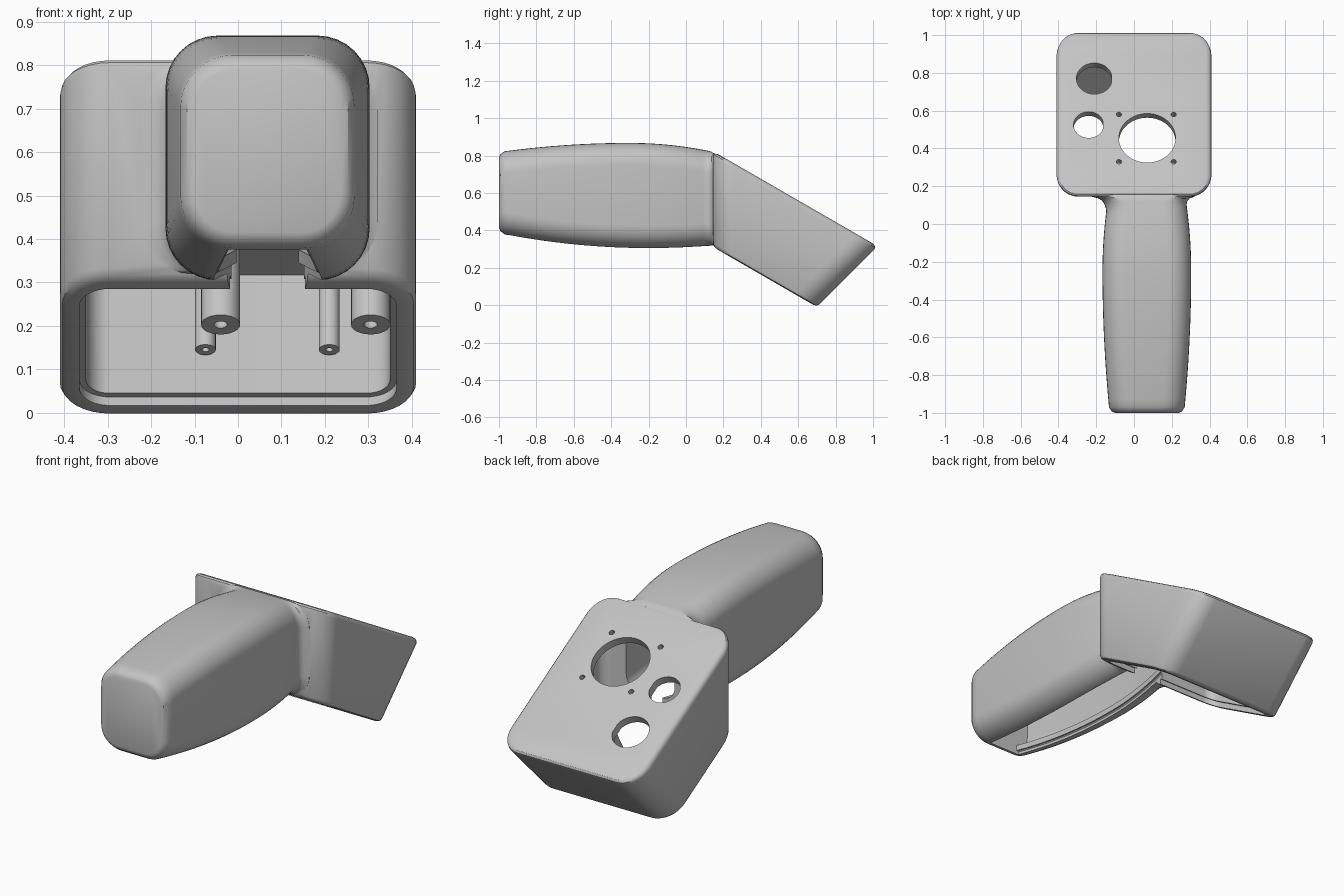
import bpy, bmesh
from math import sin, cos, pi, sqrt
from mathutils import Vector

cube = bpy.data.objects.get("Cube")
if cube:
    bpy.data.objects.remove(cube)

grey = bpy.data.materials.new("plain grey")
grey.use_nodes = True
GREY = (0.55, 0.55, 0.55, 1)
grey.diffuse_color = GREY
grey.node_tree.nodes["Principled BSDF"].inputs["Base Color"].default_value = GREY

SLOPE = 0.577                          # tilt of the head
NORMAL = Vector((0, 0.5, 0.866))       # outward direction of the head panel
HEAD_FRONT = 0.145
HANDLE_X = 0.068


def loft(name, rings):
    """Skin a list of equal-length point rings and cap both ends."""
    bm = bmesh.new()
    rows = [[bm.verts.new(p) for p in ring] for ring in rings]
    for a, b in zip(rows, rows[1:]):
        for i in range(len(a)):
            j = (i + 1) % len(a)
            bm.faces.new((a[i], a[j], b[j], b[i]))
    bm.faces.new(rows[0])
    bm.faces.new(rows[-1])
    bmesh.ops.recalc_face_normals(bm, faces=bm.faces)
    mesh = bpy.data.meshes.new(name)
    bm.to_mesh(mesh)
    bm.free()
    mesh.materials.append(grey)
    obj = bpy.data.objects.new(name, mesh)
    bpy.context.collection.objects.link(obj)
    return obj


def rounded_rect(u0, u1, v0, v1, r, n=8):
    pts = []
    corners = ((u1 - r, v1 - r), (u0 + r, v1 - r), (u0 + r, v0 + r), (u1 - r, v0 + r))
    for k, (u, v) in enumerate(corners):
        for i in range(n + 1):
            a = (k + i / n) * pi / 2
            pts.append((u + r * cos(a), v + r * sin(a)))
    return pts


def panel_z(y, t=1.0):
    """Height of the tilted head layer: t=0 is the open rim, t=1 the panel."""
    return 0.395 + 0.512 * t - SLOPE * y


def head_ring(inset, t):
    back = 0.70 + 0.325 * t
    pts = rounded_rect(-0.41 + inset, 0.41 - inset, HEAD_FRONT + inset,
                       back - inset, max(0.115 - inset, 0.05))
    return [(x, y, panel_z(y, t)) for x, y in pts]


def handle_size(y):
    """Half width, bottom and top of the swelling grip."""
    half = 0.235 - (0.067 if y < -0.25 else 0.2) * (y + 0.25) ** 2
    low = 0.305 + 0.125 * (y + 0.2) ** 2
    high = 0.868 - (0.1 if y < -0.3 else 0.24) * (y + 0.3) ** 2
    return half, low, min(high, panel_z(y) - 0.008)


def flare(y, r):
    """Concave fillet where the grip meets the head."""
    d = min(max(y - (HEAD_FRONT - r), 0), r)
    return r - sqrt(r * r - d * d)


def handle_ring(y, inset=0.0, fillet=True):
    half, low, high = handle_size(y)
    left = flare(y, 0.05) if fillet else 0
    right = flare(y, 0.09) if fillet else 0
    pts = rounded_rect(HANDLE_X - half - right + inset, HANDLE_X + half + left - inset,
                       low + inset, high - inset, max(0.12 - inset, 0.06))
    return [(x, y, z) for x, z in pts]


def slot_ring(y, margin, depth):
    half, low, _ = handle_size(y)
    half -= margin
    pts = rounded_rect(HANDLE_X - half, HANDLE_X + half, low - 0.15, low + depth, 0.005, 1)
    return [(x, y, z) for x, z in pts]


def circle_ring(center, r, n, x_max=9.0):
    side = Vector((0, 0.866, -0.5))
    pts = [center + Vector((r * cos(2 * pi * i / n), 0, 0)) + side * r * sin(2 * pi * i / n)
           for i in range(n)]
    return [(min(p.x, x_max), p.y, p.z) for p in pts]


def combine(obj, tool, operation):
    mod = obj.modifiers.new(operation, 'BOOLEAN')
    mod.operation, mod.solver, mod.object = operation, 'EXACT', tool
    bpy.context.view_layer.update()
    graph = bpy.context.evaluated_depsgraph_get()
    mesh = bpy.data.meshes.new_from_object(obj.evaluated_get(graph))
    obj.modifiers.clear()
    obj.data = mesh
    bpy.data.objects.remove(tool)


def spread(a, b, n):
    return [a + (b - a) * i / n for i in range(n + 1)]


# Head block with softened rim edges, joined to the grip
housing = loft("housing_shell", [head_ring(i, t) for i, t in (
    (0.02, 0), (0.006, 0.012), (0, 0.04), (0, 0.94), (0.004, 0.97), (0.013, 0.99), (0.03, 1))])
grip = loft("grip", [handle_ring(-1, 0.03), handle_ring(-0.993, 0.013), handle_ring(-0.97)]
            + [handle_ring(y) for y in spread(-0.93, 0.04, 18)]
            + [handle_ring(y) for y in spread(0.055, HEAD_FRONT, 10)] + [handle_ring(0.2)])
combine(housing, grip, 'UNION')

# Hollow interior, with a stepped lip around the open underside
combine(housing, loft("head_cavity", [head_ring(0.06, -0.2), head_ring(0.06, 0.9)]), 'DIFFERENCE')
combine(housing, loft("head_lip", [head_ring(0.045, -0.2), head_ring(0.045, 0.06)]), 'DIFFERENCE')
stations = spread(-0.95, 0.22, 16)
combine(housing, loft("grip_cavity", [handle_ring(y, 0.05, False) for y in stations]), 'DIFFERENCE')
for margin, depth in ((0.122, 0.09), (0.11, 0.02)):
    combine(housing, loft("grip_slot", [slot_ring(y, margin, depth) for y in stations]), 'DIFFERENCE')

# Panel openings: large round, two buttons (one with a flat side), four screws
openings = [(0.07, 0.455, 0.15, 9), (-0.24, 0.525, 0.08, -0.165), (-0.21, 0.77, 0.095, -0.12)]
openings += [(x, y, 0.014, 9) for x in (-0.08, 0.21) for y in (0.33, 0.58)]
for x, y, r, x_max in openings:
    c = Vector((x, y, panel_z(y)))
    tool = loft("hole", [circle_ring(c + NORMAL * d, r, 48 if r > 0.05 else 16, x_max)
                         for d in (-0.12, 0.1)])
    combine(housing, tool, 'DIFFERENCE')

# Bored mounting posts hanging from the panel
parts = [housing]
for name, x, y, r in (("mount_post_right", -0.04, 0.77, 0.045), ("mount_post_left", 0.305, 0.77, 0.045),
                      ("rear_post_right", -0.075, 0.87, 0.024), ("rear_post_left", 0.21, 0.87, 0.024)):
    c = Vector((x, y, panel_z(y)))
    parts.append(loft(name, [circle_ring(c + NORMAL * d, k * r, 24) for d, k in (
        (-0.03, 1), (-0.3, 1), (-0.3, 0.34), (-0.1, 0.34))]))

# Smooth shading with crisp edges
bpy.ops.object.select_all(action='DESELECT')
for obj in parts:
    obj.select_set(True)
bpy.context.view_layer.objects.active = housing
bpy.ops.object.shade_smooth_by_angle(angle=0.6)
